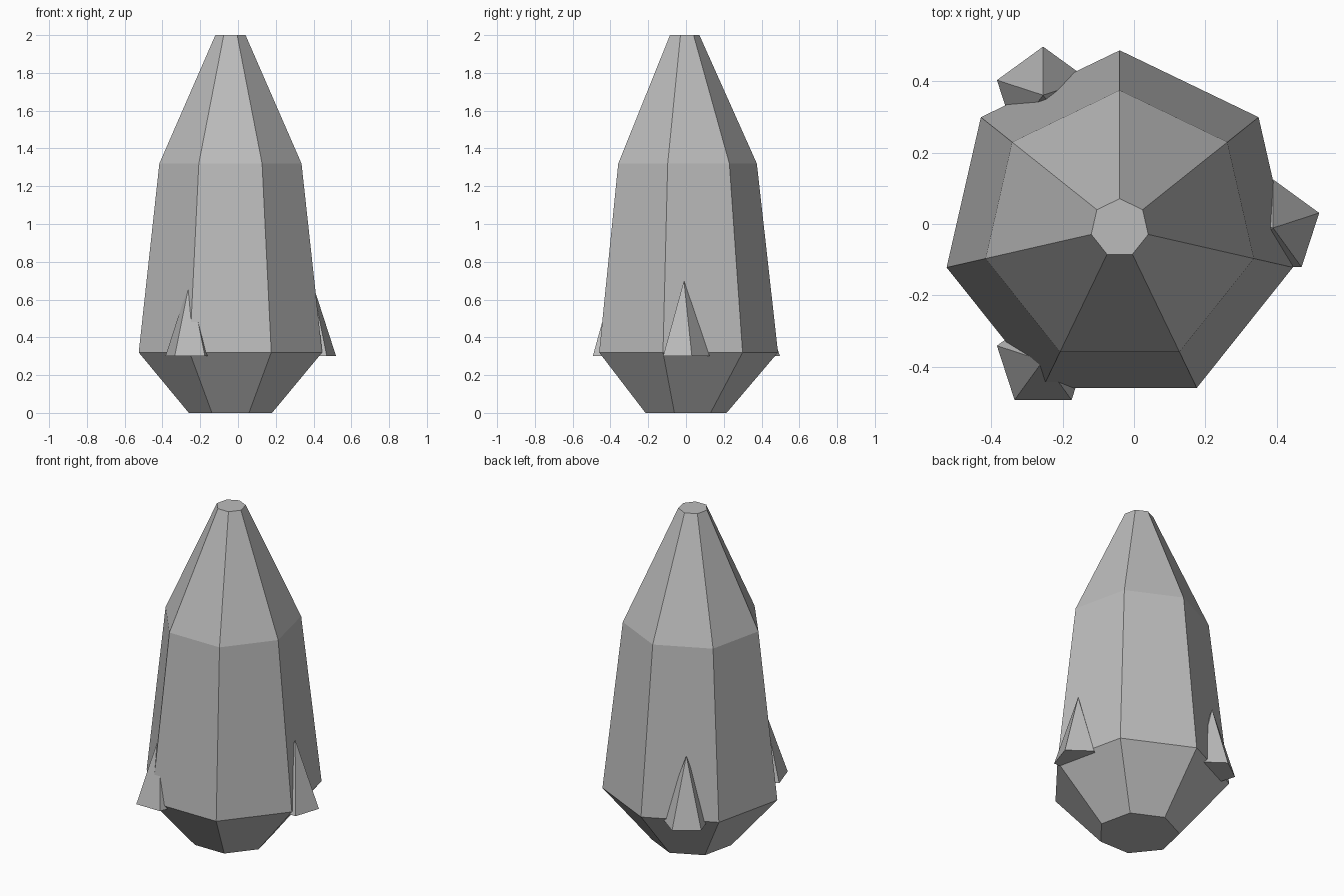
import bpy
import bmesh
import math

if "Cube" in bpy.data.objects:
    bpy.data.objects.remove(bpy.data.objects["Cube"])

CX, CY = -0.04, -0.011

grey = bpy.data.materials.new("stone grey")
grey.diffuse_color = (0.5, 0.5, 0.5, 1.0)
grey.use_nodes = True
grey.node_tree.nodes["Principled BSDF"].inputs["Base Color"].default_value = grey.diffuse_color


def crystal(name, x, y, sides, rings, apex=None):
    """Stack polygon rings (radius, height), one corner towards +y, and cap both ends."""
    bm = bmesh.new()
    loops = []
    for r, z in rings:
        angles = [math.pi / 2 + math.tau * i / sides for i in range(sides)]
        loops.append([bm.verts.new((x + r * math.cos(a), y + r * math.sin(a), z)) for a in angles])
    for low, high in zip(loops, loops[1:]):
        for i in range(sides):
            j = (i + 1) % sides
            bm.faces.new((low[i], low[j], high[j], high[i]))
    bm.faces.new(loops[0][::-1])
    if apex is None:
        bm.faces.new(loops[-1])
    else:
        tip = bm.verts.new((x, y, apex))
        for i in range(sides):
            bm.faces.new((loops[-1][i], loops[-1][(i + 1) % sides], tip))
    bmesh.ops.recalc_face_normals(bm, faces=bm.faces[:])
    mesh = bpy.data.meshes.new(name)
    bm.to_mesh(mesh)
    bm.free()
    mesh.materials.append(grey)
    obj = bpy.data.objects.new(name, mesh)
    bpy.context.collection.objects.link(obj)
    return obj


# Seven-sided main crystal
crystal("main_crystal", CX, CY, 7,
        [(0.226, 0.0), (0.498, 0.32), (0.386, 1.32), (0.082, 2.0)])

# Three five-sided spikes spaced evenly around the base
for k in range(3):
    a = math.tau * k / 3
    crystal(f"side_spike_{k + 1}", CX + 0.43 * math.cos(a), CY + 0.43 * math.sin(a),
            5, [(0.136, 0.30)], apex=0.70)
